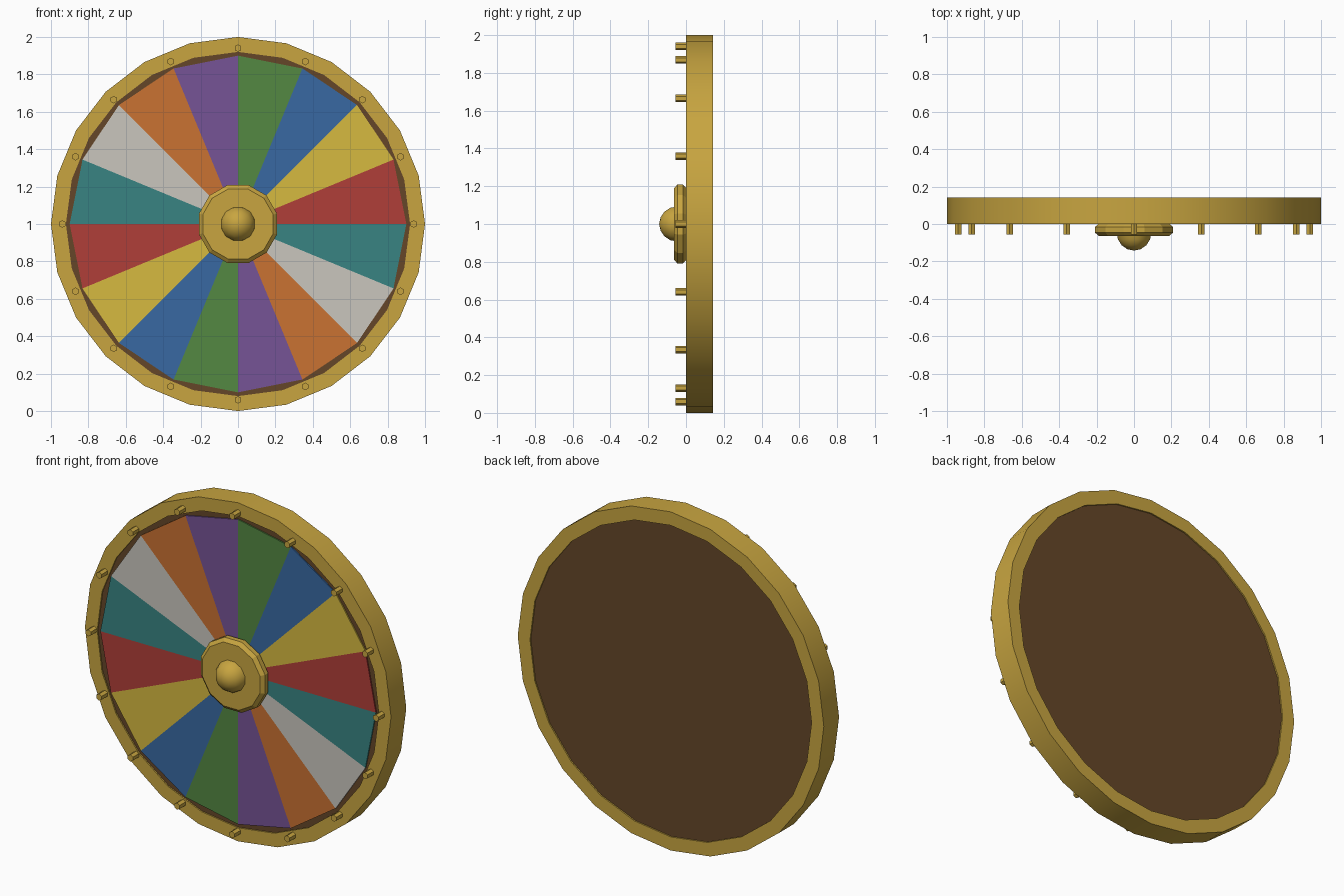
import bpy, bmesh
from math import cos, sin, pi, radians, atan2

cube = bpy.data.objects.get("Cube")
if cube:
    bpy.data.objects.remove(cube, do_unlink=True)


def material(name, r, g, b):
    """Flat colour from 0-255 screen values, stored as linear."""
    lin = [((c / 255 + 0.055) / 1.055) ** 2.4 for c in (r, g, b)] + [1]
    m = bpy.data.materials.new(name)
    m.use_nodes = True
    m.diffuse_color = lin
    bsdf = next(n for n in m.node_tree.nodes if n.type == 'BSDF_PRINCIPLED')
    bsdf.inputs["Base Color"].default_value = lin
    return m


gold = material("gold", 200, 165, 64)
brown = material("dark wood", 101, 70, 40)
wedge_colours = [
    material("red", 176, 62, 57),
    material("yellow", 214, 186, 64),
    material("blue", 57, 105, 162),
    material("green", 84, 136, 66),
    material("purple", 118, 84, 150),
    material("orange", 202, 114, 50),
    material("off white", 202, 198, 190),
    material("teal", 57, 132, 130),
]


def lathe(name, profile, sides, mats, centre=(0, 1), turn=0.0, loop=False, smooth=True):
    """Revolve (radius, y) points about an axis parallel to y."""
    bm = bmesh.new()
    rings = []
    for i in range(sides):
        a = turn + 2 * pi * i / sides
        rings.append([bm.verts.new((centre[0] + r * cos(a), y, centre[1] + r * sin(a)))
                      for r, y in profile])
    count = len(profile)
    for i in range(sides):
        p, q = rings[i], rings[(i + 1) % sides]
        for j in range(count if loop else count - 1):
            k = (j + 1) % count
            bm.faces.new((p[j], p[k], q[k], q[j]))
    bmesh.ops.remove_doubles(bm, verts=bm.verts, dist=1e-5)
    bmesh.ops.recalc_face_normals(bm, faces=bm.faces)
    mesh = bpy.data.meshes.new(name)
    bm.to_mesh(mesh)
    bm.free()
    for m in mats:
        mesh.materials.append(m)
    ob = bpy.data.objects.new(name, mesh)
    bpy.context.collection.objects.link(ob)
    if smooth:
        bpy.ops.object.select_all(action='DESELECT')
        ob.select_set(True)
        bpy.context.view_layer.objects.active = ob
        bpy.ops.object.shade_smooth_by_angle(angle=radians(40))
    return ob


# Outer rim and the wooden disc set slightly into it
BACK = 0.142
lathe("rim", [(1, 0), (1, BACK), (0.92, BACK), (0.92, 0)], 24, [gold], loop=True)
lathe("backing_disc", [(0, 0.008), (0.92, 0.008), (0.92, BACK - 0.008), (0, BACK - 0.008)],
      24, [brown])

# Sixteen coloured wedges as a thin plate, coloured by direction
wedges = lathe("wedges", [(0, 0.001), (0.9, 0.001), (0.9, 0.009), (0, 0.009)],
               16, wedge_colours, smooth=False)
for face in wedges.data.polygons:
    angle = atan2(face.center.z - 1, face.center.x) % (2 * pi)
    face.material_index = int(angle / (pi / 8)) % len(wedge_colours)

# Pegs around the rim
for i in range(16):
    a = i * pi / 8
    lathe(f"peg_{i + 1}", [(0, -0.056), (0.02, -0.056), (0.02, 0.01), (0, 0.01)], 6, [gold],
          centre=(0.94 * cos(a), 1 + 0.94 * sin(a)), turn=pi / 6, smooth=False)

# Chamfered hub with a dome in the middle
lathe("hub", [(0, -0.064), (0.195, -0.064), (0.216, -0.046), (0.216, -0.016),
              (0.195, 0.002), (0, 0.002)], 12, [gold], turn=pi / 12, smooth=False)
dome = [(0.096 * sin(t * pi / 8), -0.046 - 0.096 * cos(t * pi / 8)) for t in range(5)]
lathe("hub_dome", dome + [(0, -0.046)], 12, [gold], turn=pi / 12)
